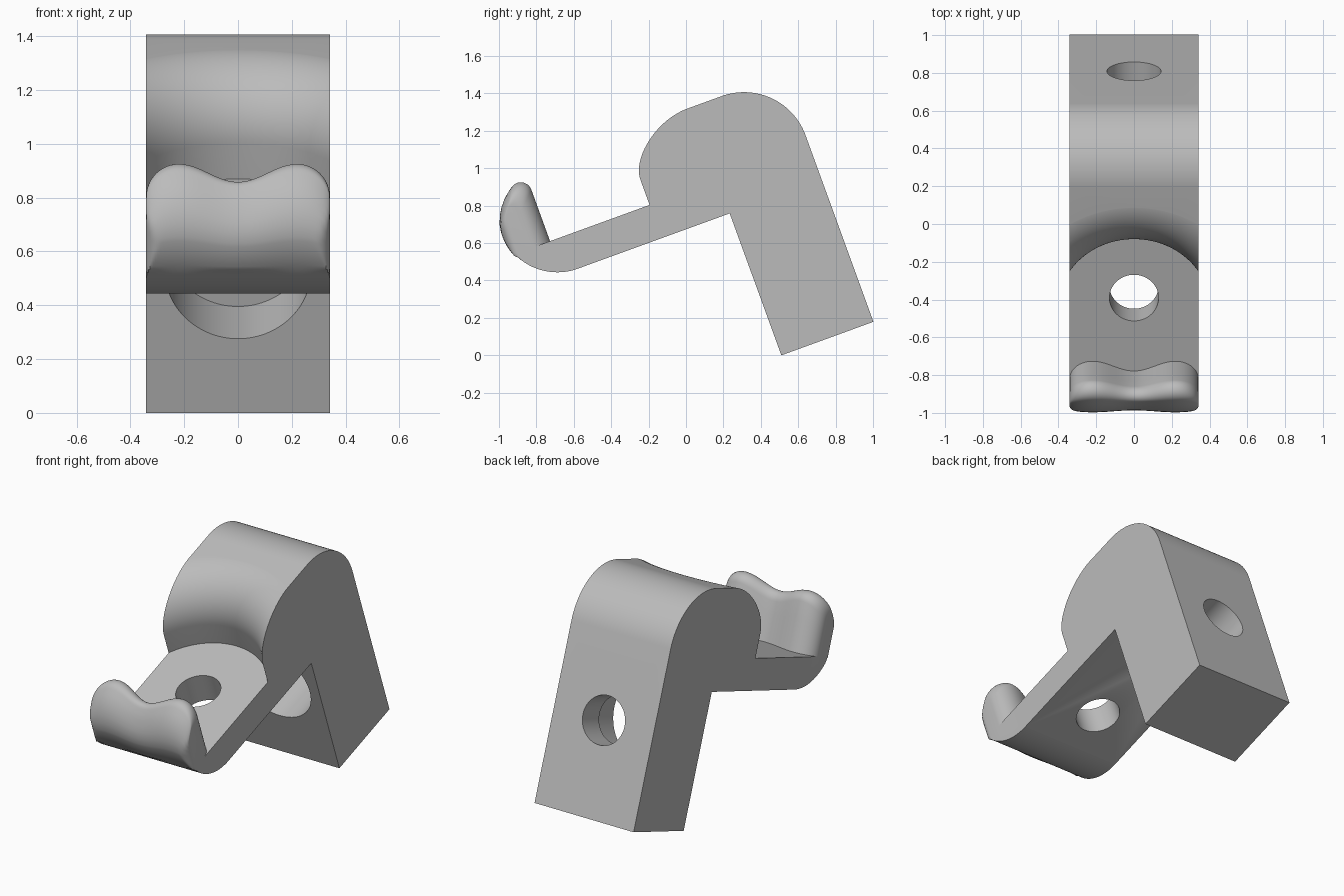
import bpy, bmesh, math
from mathutils import Matrix

if "Cube" in bpy.data.objects:
    bpy.data.objects.remove(bpy.data.objects["Cube"], do_unlink=True)

HALF = 0.341                    # half width of the clip
TILT = math.radians(20)         # everything is built square, then tilted
FLOOR, UNDER = 0.822, 0.633     # top and underside of the arm
HOLE_Y = -0.117                 # axis of the arm hole and thumb scoop
LEG_FRONT, LEG_BACK, LEG_BOTTOM = 0.479, 1.003, -0.1745
TOP = 1.237
ARM_END = -0.385

grey = bpy.data.materials.new("plain_grey")
grey.use_nodes = True
grey.diffuse_color = (0.5, 0.5, 0.5, 1)
grey.node_tree.nodes["Principled BSDF"].inputs["Base Color"].default_value = (0.5, 0.5, 0.5, 1)


def arc(cy, cz, r, a0, a1, n):
    """Points on an arc, angles in degrees."""
    angles = [math.radians(a0 + (a1 - a0) * i / n) for i in range(n + 1)]
    return [(cy + r * math.cos(a), cz + r * math.sin(a)) for a in angles]


def make(name, bm):
    bmesh.ops.recalc_face_normals(bm, faces=bm.faces)
    mesh = bpy.data.meshes.new(name)
    bm.to_mesh(mesh)
    bm.free()
    obj = bpy.data.objects.new(name, mesh)
    bpy.context.collection.objects.link(obj)
    mesh.materials.append(grey)
    return obj


def loft(name, sections):
    """Skin a row of matching closed sections and cap both ends."""
    bm = bmesh.new()
    rings = [[bm.verts.new(p) for p in s] for s in sections]
    for a, b in zip(rings, rings[1:]):
        for i in range(len(a)):
            j = (i + 1) % len(a)
            bm.faces.new((a[i], a[j], b[j], b[i]))
    bm.faces.new(rings[0])
    bm.faces.new(rings[-1])
    return make(name, bm)


def lathe(name, profile, matrix, steps=128):
    """Solid of revolution around z from (radius, height) points."""
    rings = []
    bm = bmesh.new()
    for r, z in profile:
        rings.append([bm.verts.new((r * math.cos(math.tau * k / steps),
                                    r * math.sin(math.tau * k / steps), z))
                      for k in range(steps)])
    for a, b in zip(rings, rings[1:]):
        for k in range(steps):
            m = (k + 1) % steps
            bm.faces.new((a[k], a[m], b[m], b[k]))
    bm.faces.new(rings[0])
    bm.faces.new(rings[-1])
    bm.transform(matrix)
    return make(name, bm)


def cut(target, cutter):
    cutter.hide_render = True
    mod = target.modifiers.new("cut", "BOOLEAN")
    mod.operation, mod.solver, mod.object = "DIFFERENCE", "EXACT", cutter
    bpy.context.view_layer.objects.active = target
    bpy.ops.object.modifier_apply(modifier=mod.name)
    bpy.data.objects.remove(cutter, do_unlink=True)


# Body: leg, rounded head and arm in one side profile
R_HEAD = 0.35
profile = [(LEG_FRONT, LEG_BOTTOM), (LEG_BACK, LEG_BOTTOM)]
profile += arc(LEG_BACK - R_HEAD, TOP - R_HEAD, R_HEAD, 0, 90, 32)
profile += [(0.0, TOP), (0.0, FLOOR), (ARM_END, FLOOR), (ARM_END, UNDER), (LEG_FRONT, UNDER)]
body = loft("clip_body", [[(x, y, z) for y, z in profile] for x in (-HALF, HALF)])

# Thumb scoop: a flared round hollow above the arm
R_FLARE, R_SCOOP = 0.275, 0.4
flare = arc(R_SCOOP + R_FLARE, TOP + 0.0005 - R_FLARE, R_FLARE, 180, 90, 24)
scoop = [(R_SCOOP, FLOOR)] + flare + [(R_SCOOP + R_FLARE, 1.5)]
cut(body, lathe("scoop_cutter", scoop, Matrix.Translation((0, HOLE_Y, 0))))

# Hole through the arm
cut(body, lathe("arm_hole_cutter", [(0.13, 0.5), (0.13, 1.0)],
                Matrix.Translation((0, HOLE_Y, 0)), 64))

# Stepped hole through the leg, wide at the front and narrow at the back
along = Matrix.Translation((0, LEG_FRONT, 0.391)) @ Matrix.Rotation(-math.pi / 2, 4, "X")
cut(body, lathe("leg_hole_cutter",
                [(0.272, -0.004), (0.272, 0.35), (0.143, 0.35), (0.143, 0.7)], along, 96))

# Front lip: a hooked section whose inner face and crest follow a double hump
OUTER, INNER = -0.705, -0.474
lip_profile = [(ARM_END, FLOOR), (INNER, FLOOR), (INNER, 0.92), (INNER, 1.02)]
lip_profile += arc(INNER - 0.06, 1.115, 0.06, 0, 130, 12)
lip_profile += [(-0.602, 1.139), (-0.628, 1.115), (-0.655, 1.083), (-0.678, 1.045), (-0.697, 1.0)]
lip_profile += arc(ARM_END, UNDER + 0.32, 0.32, 180, 270, 28)


def clamp(t):
    return max(0.0, min(1.0, t))


def round_off(x, start, depth):
    t = clamp((abs(x) - start) / (HALF - start))
    return depth * (1 - math.sqrt(1 - t * t))


def lip_section(x):
    hump = -round_off(x, 0.22, 0.1)
    if abs(x) < 0.22:
        hump = -0.0275 * (1 + math.cos(math.pi * x / 0.22))
    front = OUTER + round_off(x, 0.285, 0.05)
    ring = []
    for i, (y, z) in enumerate(lip_profile):
        if i > 0 and z > 0.8:
            dy = hump * clamp((y - OUTER) / (INNER - OUTER))
            dz = hump * clamp((z - FLOOR) / 0.27)
            y, z = y + dy, z + dz
        ring.append((x, max(y, front), z))
    return ring


N = 56
lip = loft("front_lip", [lip_section(HALF * math.sin(math.pi * (i / N - 0.5))) for i in range(N + 1)])

# Tilt both parts into place and smooth the curved faces
for obj in (body, lip):
    obj.data.transform(Matrix.Rotation(TILT, 4, "X"))
    bpy.ops.object.select_all(action="DESELECT")
    obj.select_set(True)
    bpy.context.view_layer.objects.active = obj
    bpy.ops.object.shade_smooth_by_angle(angle=math.radians(30))
